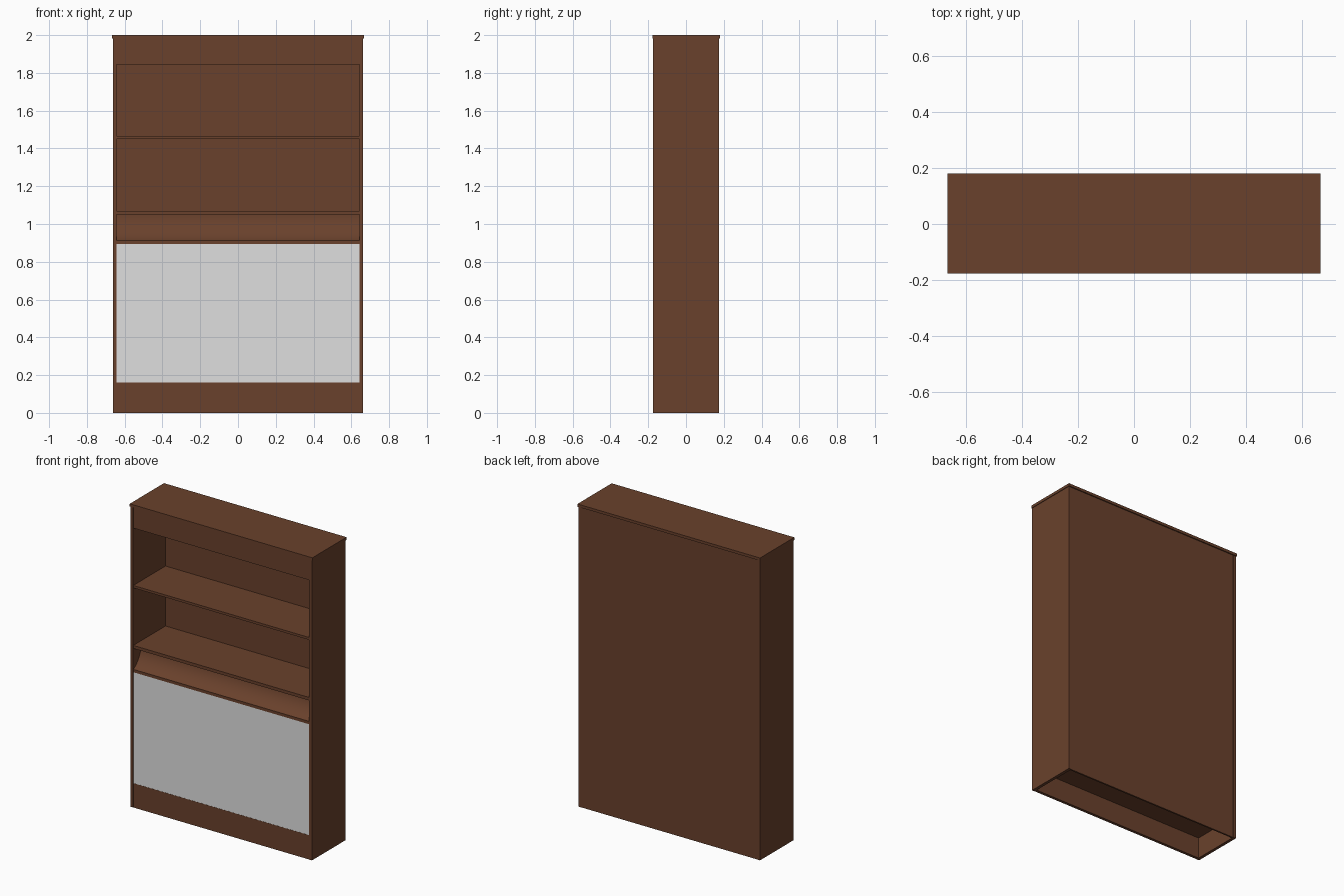
import bpy, math

if "Cube" in bpy.data.objects:
    bpy.data.objects.remove(bpy.data.objects["Cube"])


def material(name, rgb):
    m = bpy.data.materials.new(name)
    m.diffuse_color = (*rgb, 1)
    m.use_nodes = True
    m.node_tree.nodes["Principled BSDF"].inputs["Base Color"].default_value = m.diffuse_color
    return m


WOOD = material("dark_wood", (0.143, 0.053, 0.025))
GREY = material("pale_grey", (0.74, 0.74, 0.74))

W, FRONT, BACK = 0.663, -0.175, 0.174   # outer half width and depth limits
IN = W - 0.02                           # inner half width


def add_mesh(name, verts, faces, mat):
    me = bpy.data.meshes.new(name)
    me.from_pydata(verts, [], faces)
    me.materials.append(mat)
    ob = bpy.data.objects.new(name, me)
    bpy.context.collection.objects.link(ob)
    return ob


def box(name, x0, x1, y0, y1, z0, z1, mat=WOOD):
    v = [(x, y, z) for x in (x0, x1) for y in (y0, y1) for z in (z0, z1)]
    f = [(0, 1, 3, 2), (4, 6, 7, 5), (0, 4, 5, 1), (2, 3, 7, 6), (0, 2, 6, 4), (1, 5, 7, 3)]
    return add_mesh(name, v, f, mat)


# carcass: sides, top with a tiny overhang, back
box("left_side", -W, -IN, FRONT, BACK, 0, 1.982)
box("right_side", IN, W, FRONT, BACK, 0, 1.982)
box("top_board", -0.667, 0.667, -0.177, 0.18, 1.982, 2.0)
box("back_panel", -IN, IN, BACK - 0.012, BACK - 0.001, 0, 1.982)

# shelves and horizontal boards
for name, z0, z1 in (("bottom_board", 0.14, 0.16), ("cabinet_top", 0.893, 0.912),
                     ("lower_shelf", 1.05, 1.07), ("upper_shelf", 1.45, 1.466)):
    box(name, -IN, IN, FRONT + 0.001, BACK - 0.012, z0, z1)

# front rails
box("plinth", -IN, IN, FRONT + 0.001, FRONT + 0.02, 0, 0.14)
box("top_rail", -IN, IN, FRONT + 0.001, FRONT + 0.02, 1.845, 1.982)

# pale cabinet front
box("cabinet_door", -IN, IN, FRONT + 0.002, FRONT + 0.02, 0.16, 0.893, GREY)

# concave moulding: upright at the top, sweeping forward at the bottom
N, SWEEP = 16, math.radians(60)
R = (1.05 - 0.912) / math.sin(SWEEP)
depth = R * (1 - math.cos(SWEEP))
verts, faces = [], []
for i in range(N + 1):
    a = SWEEP * i / N
    y = FRONT + 0.003 + depth - R * (1 - math.cos(a))
    z = 1.05 - R * math.sin(a)
    verts += [(-IN, y, z), (IN, y, z)]
for i in range(N):
    k = 2 * i
    faces.append((k, k + 2, k + 3, k + 1))
cove = add_mesh("curved_moulding", verts, faces, WOOD)
for p in cove.data.polygons:
    p.use_smooth = True
